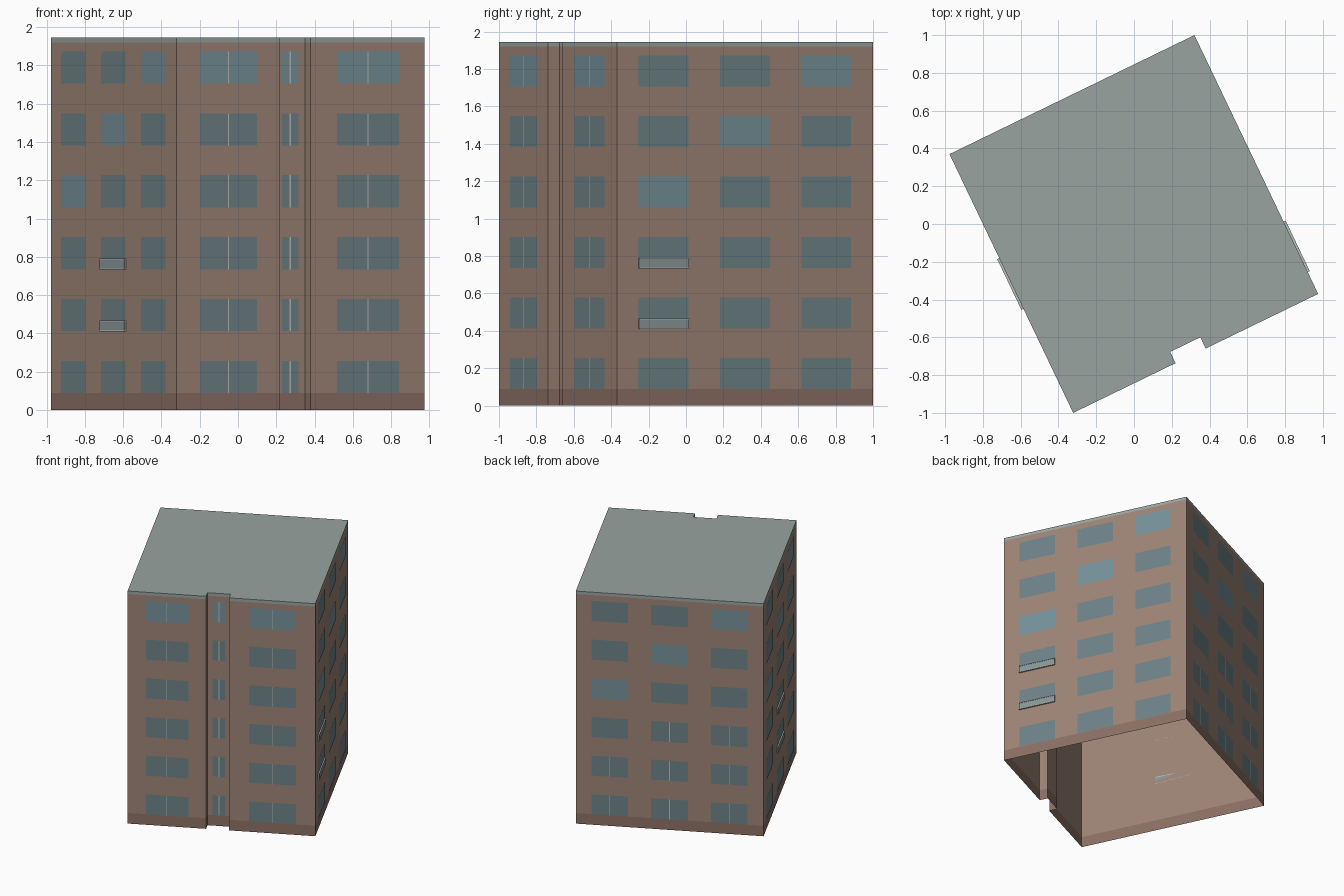
import bpy, bmesh
from mathutils import Vector

if "Cube" in bpy.data.objects:
    bpy.data.objects.remove(bpy.data.objects["Cube"])


def material(name, rgb):
    m = bpy.data.materials.new(name)
    m.diffuse_color = (*rgb, 1)
    m.use_nodes = True
    m.node_tree.nodes["Principled BSDF"].inputs["Base Color"].default_value = m.diffuse_color
    return m


BRICK = material("brick", (0.34, 0.23, 0.18))
PLINTH = material("plinth_brick", (0.26, 0.16, 0.13))
METAL = material("roof_grey", (0.32, 0.37, 0.35))
GLASS = material("glass", (0.155, 0.223, 0.243))
PALE = material("pale_glass", (0.18, 0.28, 0.32))
FRAME = material("frame", (0.5, 0.52, 0.5))
PANEL = material("balcony_panel", (0.25, 0.31, 0.31))

# Footprint, anticlockwise, with a recess in the front wall
E, C = Vector((-0.322, -1.0)), Vector((0.975, -0.37))
B, A = Vector((0.32, 1.0)), Vector((-0.977, 0.37))
inward = (B - C).normalized() * 0.066
n1, n2 = E.lerp(C, 0.418), E.lerp(C, 0.541)
FOOT = [E, n1, n1 + inward, n2 + inward, n2, C, B, A]
EAVES, TOP = 1.92, 1.945
FLOORS = [0.088 + 0.3235 * i for i in range(6)]
WIN_H = 0.168


def finish(name, bm, mat):
    me = bpy.data.meshes.new(name)
    bm.to_mesh(me)
    bm.free()
    ob = bpy.data.objects.new(name, me)
    me.materials.append(mat)
    bpy.context.collection.objects.link(ob)


def ring(name, z0, z1, mat, capped=False):
    """Upright band following the footprint, optionally closed on top."""
    bm = bmesh.new()
    lo = [bm.verts.new((*p, z0)) for p in FOOT]
    hi = [bm.verts.new((*p, z1)) for p in FOOT]
    for i in range(len(FOOT)):
        j = (i + 1) % len(FOOT)
        bm.faces.new((lo[i], lo[j], hi[j], hi[i]))
    if capped:
        bm.faces.new(hi)
    finish(name, bm, mat)


def wall_quad(bm, p, q, t0, t1, z0, z1, off):
    """Rectangle lying on the wall p-q, pushed outward by off."""
    d = (q - p).normalized()
    n = Vector((d.y, -d.x)) * off
    a, b = p.lerp(q, t0) + n, p.lerp(q, t1) + n
    bm.faces.new([bm.verts.new((*v, z)) for v, z in
                  ((a, z0), (b, z0), (b, z1), (a, z1))])


def wall_box(bm, p, q, t0, t1, z0, z1, depth):
    """Box standing out from the wall p-q."""
    d = (q - p).normalized()
    n = Vector((d.y, -d.x)) * depth
    a, b = p.lerp(q, t0), p.lerp(q, t1)
    base = [a, a + n, b + n, b]
    lo = [bm.verts.new((*v, z0)) for v in base]
    hi = [bm.verts.new((*v, z1)) for v in base]
    bm.faces.new(lo[::-1])
    bm.faces.new(hi)
    for i in range(4):
        j = (i + 1) % 4
        bm.faces.new((lo[i], lo[j], hi[j], hi[i]))


# Building shell, open underneath
ring("plinth", 0, 0.088, PLINTH)
ring("walls", 0.088, EAVES, BRICK)
ring("roof", EAVES, TOP, METAL, capped=True)

# Facades: name, wall ends, window columns, balcony column, which have a mullion
THREE = [(0.084, 0.279), (0.402, 0.598), (0.721, 0.914)]
ONE = [(0.228, 0.775)]
FACADES = [
    ("front_left", FOOT[0], FOOT[1], ONE, None, lambda r, c: True),
    ("recess", FOOT[2], FOOT[3], ONE, None, lambda r, c: True),
    ("front_right", FOOT[4], FOOT[5], ONE, None, lambda r, c: True),
    ("right", C, B, THREE, 0, lambda r, c: False),
    ("back", B, A, THREE, None, lambda r, c: r < 2 or (r == 2 and c > 0)),
    ("left", A, E, THREE, 1, lambda r, c: False),
]

for name, p, q, cols, balcony, has_mullion in FACADES:
    dark, pale, frames = bmesh.new(), bmesh.new(), bmesh.new()
    length = (q - p).length
    for r, z in enumerate(FLOORS):
        for c, (t0, t1) in enumerate(cols):
            # Window panes; a diagonal of paler ones on the upper floors
            is_pale = r == 5 if len(cols) == 1 else r == c + 3
            wall_quad(pale if is_pale else dark, p, q, t0, t1, z, z + WIN_H, 0.002)
            if has_mullion(r, c):
                m, w = (t0 + t1) / 2, 0.003 / length
                wall_quad(frames, p, q, m - w, m + w, z, z + WIN_H, 0.003)
    finish(name + "_windows", dark, GLASS)
    finish(name + "_pale_windows", pale, PALE)
    finish(name + "_mullions", frames, FRAME)

    # Shallow balconies on the second and third floors
    if balcony is not None:
        t0, t1 = cols[balcony]
        panels, rails = bmesh.new(), bmesh.new()
        for z in FLOORS[1:3]:
            wall_box(panels, p, q, t0, t1, z + 0.005, z + 0.050, 0.010)
            for zr in (z - 0.001, z + 0.050):
                wall_box(rails, p, q, t0, t1, zr, zr + 0.006, 0.012)
        finish(name + "_balcony_panels", panels, PANEL)
        finish(name + "_balcony_rails", rails, FRAME)
